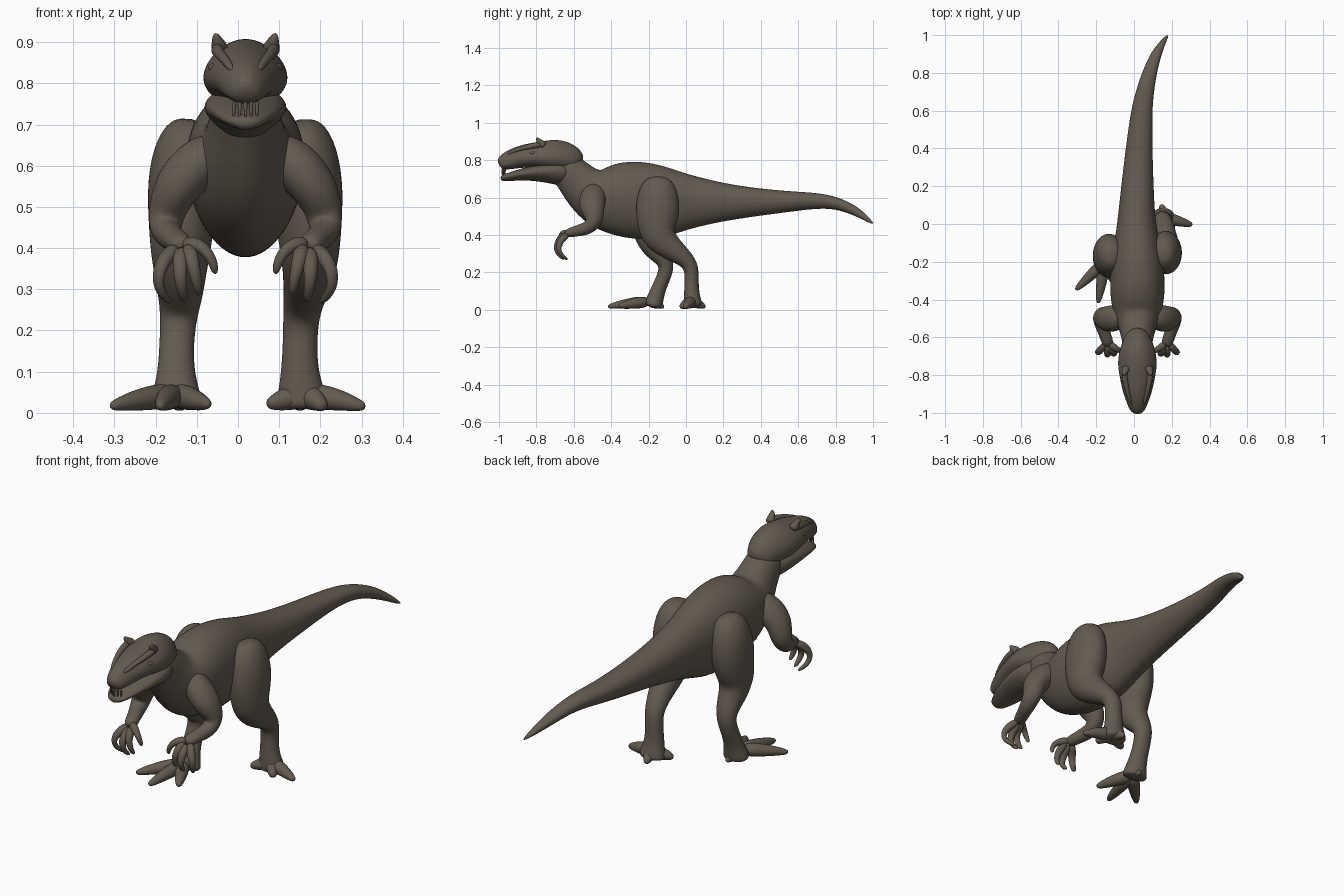
import bpy
import bmesh
from math import cos, sin, pi
from mathutils import Vector

default_cube = bpy.data.objects.get("Cube")
if default_cube:
    bpy.data.objects.remove(default_cube, do_unlink=True)

skin = bpy.data.materials.new("dark brown hide")
skin.use_nodes = True
skin.diffuse_color = (0.125, 0.104, 0.08, 1)
skin_shader = next(n for n in skin.node_tree.nodes if n.type == "BSDF_PRINCIPLED")
skin_shader.inputs["Base Color"].default_value = skin.diffuse_color
skin_shader.inputs["Roughness"].default_value = 0.8

MIDDLE = 0.018  # body centre line


def limb(name, rows, sides=12, taper=0.0, levels=2):
    """Loft oval rings along a path; each row is x, y, z, half width, half depth."""
    bm = bmesh.new()
    centres = [Vector(row[:3]) for row in rows]
    last = len(rows) - 1
    swell = 6 / (4 + 2 * cos(2 * pi / sides))  # makes up for subdivision shrinkage
    rings = []
    for i, centre in enumerate(centres):
        tangent = (centres[min(i + 1, last)] - centres[max(i - 1, 0)]).normalized()
        side = Vector((1, 0, 0))
        side = (side - tangent * side.dot(tangent)).normalized()
        up = side.cross(tangent)
        width, depth = rows[i][3] * swell, rows[i][4] * swell
        ring = []
        for k in range(sides):
            angle = 2 * pi * k / sides
            across = width * cos(angle) * (1 - taper * sin(angle))
            point = centre + side * across + up * depth * sin(angle)
            point.z = max(point.z, 0.004)  # flat soles
            ring.append(bm.verts.new(point))
        rings.append(ring)
    for lower, upper in zip(rings, rings[1:]):
        for k in range(sides):
            n = (k + 1) % sides
            bm.faces.new((lower[k], lower[n], upper[n], upper[k]))
    bm.faces.new(rings[0])
    bm.faces.new(rings[-1])
    bmesh.ops.recalc_face_normals(bm, faces=bm.faces)
    mesh = bpy.data.meshes.new(name)
    bm.to_mesh(mesh)
    bm.free()
    mesh.materials.append(skin)
    mesh.shade_smooth()
    obj = bpy.data.objects.new(name, mesh)
    bpy.context.collection.objects.link(obj)
    subsurf = obj.modifiers.new("rounding", "SUBSURF")
    subsurf.levels = subsurf.render_levels = levels
    return obj


def digit(name, points, start, end):
    """A tapering toe, finger, horn or tooth."""
    count = len(points) - 1
    rows = []
    for i, point in enumerate(points):
        radius = start + (end - start) * i / count
        rows.append((*point, radius, radius))
    return limb(name, rows, sides=8)


def profile(name, stations, taper):
    """Loft along y from stations of x, y, bottom, top, half width."""
    rows = [(x, y, (low + top) / 2, w, (top - low) / 2) for x, y, low, top, w in stations]
    return limb(name, rows, sides=16, taper=taper)


# Neck, torso and tail in one sweep
limb("body", [
    (MIDDLE, -.69, .79, .075, .08),
    (MIDDLE, -.61, .725, .08, .1),
    (MIDDLE, -.545, .645, .1, .12),
    (MIDDLE, -.475, .605, .128, .163),
    (MIDDLE, -.375, .594, .145, .196),
    (MIDDLE, -.25, .584, .142, .21),
    (MIDDLE, -.12, .574, .125, .195),
    (.012, 0, .578, .1, .148),
    (.018, .2, .575, .085, .1),
    (.027, .4, .575, .07, .071),
    (.04, .6, .58, .056, .05),
    (.058, .7, .583, .047, .042),
    (.082, .8, .573, .038, .033),
    (.117, .9, .533, .028, .026),
    (.155, .965, .488, .015, .014),
    (.18, 1, .46, .005, .005),
], sides=16, taper=-.1)

# Head
profile("skull", [
    (MIDDLE, -1.0, .752, .795, .026),
    (MIDDLE, -.98, .745, .828, .044),
    (MIDDLE, -.93, .752, .86, .062),
    (MIDDLE, -.86, .762, .886, .081),
    (MIDDLE, -.77, .757, .9, .101),
    (MIDDLE, -.7, .74, .914, .101),
    (MIDDLE, -.62, .74, .893, .08),
    (MIDDLE, -.56, .72, .82, .05),
], taper=.2)
profile("lower_jaw", [
    (MIDDLE, -.992, .69, .716, .025),
    (MIDDLE, -.97, .686, .724, .045),
    (MIDDLE, -.92, .69, .742, .066),
    (MIDDLE, -.85, .692, .762, .085),
    (MIDDLE, -.76, .683, .785, .1),
    (MIDDLE, -.68, .665, .8, .095),
    (MIDDLE, -.6, .66, .78, .06),
], taper=-.2)

# Rows of teeth in the open front of the mouth
for i in range(5):
    spread = (i - 2) * .014
    y = -.982 + abs(spread) * .5
    x = MIDDLE + spread
    digit(f"tooth_{i}", [(x, y, .757), (x, y, .735), (x, y, .712)], .006, .002)

# Legs share one set of half widths and depths, from hip to sole
LEG_SIZES = [(.04, .05), (.075, .098), (.088, .12), (.08, .108), (.072, .093), (.062, .068),
             (.052, .05), (.043, .04), (.041, .037), (.046, .04), (.06, .048), (.066, .052)]


def leg(side, path, ankle, toe_tips, heel):
    limb(side + "_leg", [point + size for point, size in zip(path, LEG_SIZES)])
    start = Vector(ankle)
    for label, tip in toe_tips.items():
        tip = Vector(tip)
        knuckle = start.lerp(tip, .55)
        knuckle.z = .032
        digit(f"{side}_{label}_toe", [start, knuckle, start.lerp(tip, .85), tip], .036, .009)
    digit(side + "_heel_spur", [start, start.lerp(Vector(heel), .6), heel], .034, .01)


leg("left", [
    (.15, -.15, .715), (.16, -.15, .66), (.168, -.15, .56), (.172, -.155, .46),
    (.175, -.15, .39), (.172, -.09, .335), (.162, -.02, .285), (.153, .03, .235),
    (.15, .03, .16), (.15, .03, .09), (.155, .035, .04), (.155, .04, .008),
], (.16, .035, .045), {
    "outer": (.31, -.005, .014), "middle": (.21, -.03, .012), "inner": (.07, -.005, .02),
}, (.145, .105, .012))

leg("right", [
    (-.11, -.16, .715), (-.125, -.16, .66), (-.133, -.165, .56), (-.137, -.175, .46),
    (-.14, -.19, .39), (-.14, -.165, .33), (-.14, -.12, .275), (-.145, -.1, .225),
    (-.15, -.13, .15), (-.15, -.155, .09), (-.15, -.17, .04), (-.15, -.18, .008),
], (-.155, -.2, .045), {
    "outer": (-.31, -.35, .016), "middle": (-.19, -.42, .016), "inner": (-.07, -.36, .02),
}, (-.135, -.115, .012))

# Arms, horns, brows and eyes, mirrored about the centre line
ARM = [
    (.05, -.48, .65, .05, .05), (.125, -.5, .6, .065, .075), (.175, -.505, .54, .055, .066),
    (.195, -.485, .475, .043, .047), (.195, -.52, .435, .037, .038),
    (.17, -.59, .42, .03, .028), (.15, -.65, .405, .032, .022),
]
FINGERS = {
    "thumb": [(.15, -.63, .41), (.11, -.665, .41), (.08, -.675, .375), (.072, -.665, .335)],
    "first_finger": [(.14, -.64, .405), (.13, -.69, .37), (.118, -.69, .32), (.113, -.665, .285)],
    "second_finger": [(.155, -.64, .4), (.16, -.7, .35), (.155, -.69, .3), (.148, -.65, .268)],
    "outer_finger": [(.165, -.63, .405), (.21, -.685, .36), (.215, -.68, .3), (.18, -.63, .265)],
}
HORN = [(.06, -.755, .875), (.066, -.785, .897), (.074, -.8, .922)]
BROW = [(.07, -.77, .885), (.066, -.83, .875), (.05, -.9, .858), (.03, -.96, .83)]
EYE = [(.07, -.83, .836), (.078, -.82, .838), (.086, -.81, .839)]

for side, sign in (("left", 1), ("right", -1)):
    def place(points):
        return [(MIDDLE + sign * p[0], *p[1:]) for p in points]

    limb(side + "_arm", place(ARM))
    for label, points in FINGERS.items():
        digit(f"{side}_{label}", place(points), .022, .008)
    digit(side + "_horn", place(HORN), .026, .006)
    digit(side + "_brow", place(BROW), .017, .008)
    digit(side + "_eye", place(EYE), .014, .008)
